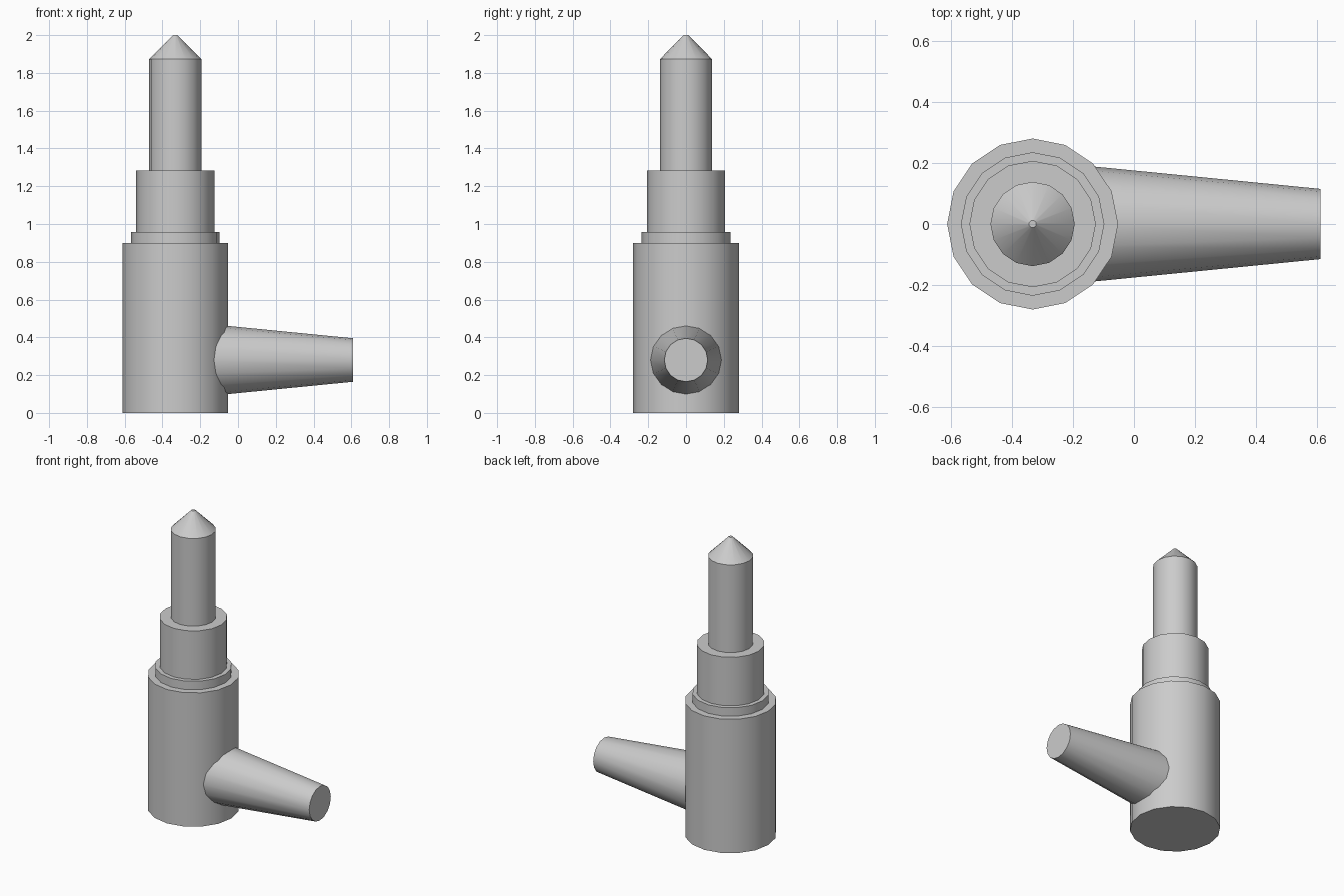
import bpy, bmesh
from math import cos, sin, tau, radians
from mathutils import Matrix

if "Cube" in bpy.data.objects:
    bpy.data.objects.remove(bpy.data.objects["Cube"])

SIDES = 16


def lathe(name, profile, matrix):
    """Revolve (radius, height) points around z, cap both ends, then place."""
    bm = bmesh.new()
    rings = [[bm.verts.new((r * cos(tau * i / SIDES), r * sin(tau * i / SIDES), z))
              for i in range(SIDES)] for r, z in profile]
    for a, b in zip(rings, rings[1:]):
        for i in range(SIDES):
            j = (i + 1) % SIDES
            bm.faces.new((a[i], a[j], b[j], b[i]))
    bm.faces.new(rings[0][::-1])
    bm.faces.new(rings[-1])
    bm.transform(matrix)
    bmesh.ops.recalc_face_normals(bm, faces=bm.faces)
    mesh = bpy.data.meshes.new(name)
    bm.to_mesh(mesh)
    bm.free()
    obj = bpy.data.objects.new(name, mesh)
    bpy.context.collection.objects.link(obj)
    bpy.ops.object.select_all(action='DESELECT')
    obj.select_set(True)
    bpy.context.view_layer.objects.active = obj
    bpy.ops.object.shade_smooth_by_angle(angle=radians(30))
    return obj


# Stepped upright body with a pointed rod on top
lathe("stepped_body",
      [(0.28, 0), (0.28, 0.90), (0.235, 0.90), (0.235, 0.957), (0.207, 0.957),
       (0.207, 1.283), (0.138, 1.283), (0.138, 1.873), (0.012, 2.0)],
      Matrix.Translation((-0.332, 0, 0)))

# Tapered side branch, rooted inside the body
lathe("side_branch", [(0.195, 0), (0.115, 0.81)],
      Matrix.Translation((-0.20, 0, 0.28)) @ Matrix.Rotation(radians(90), 4, 'Y'))
